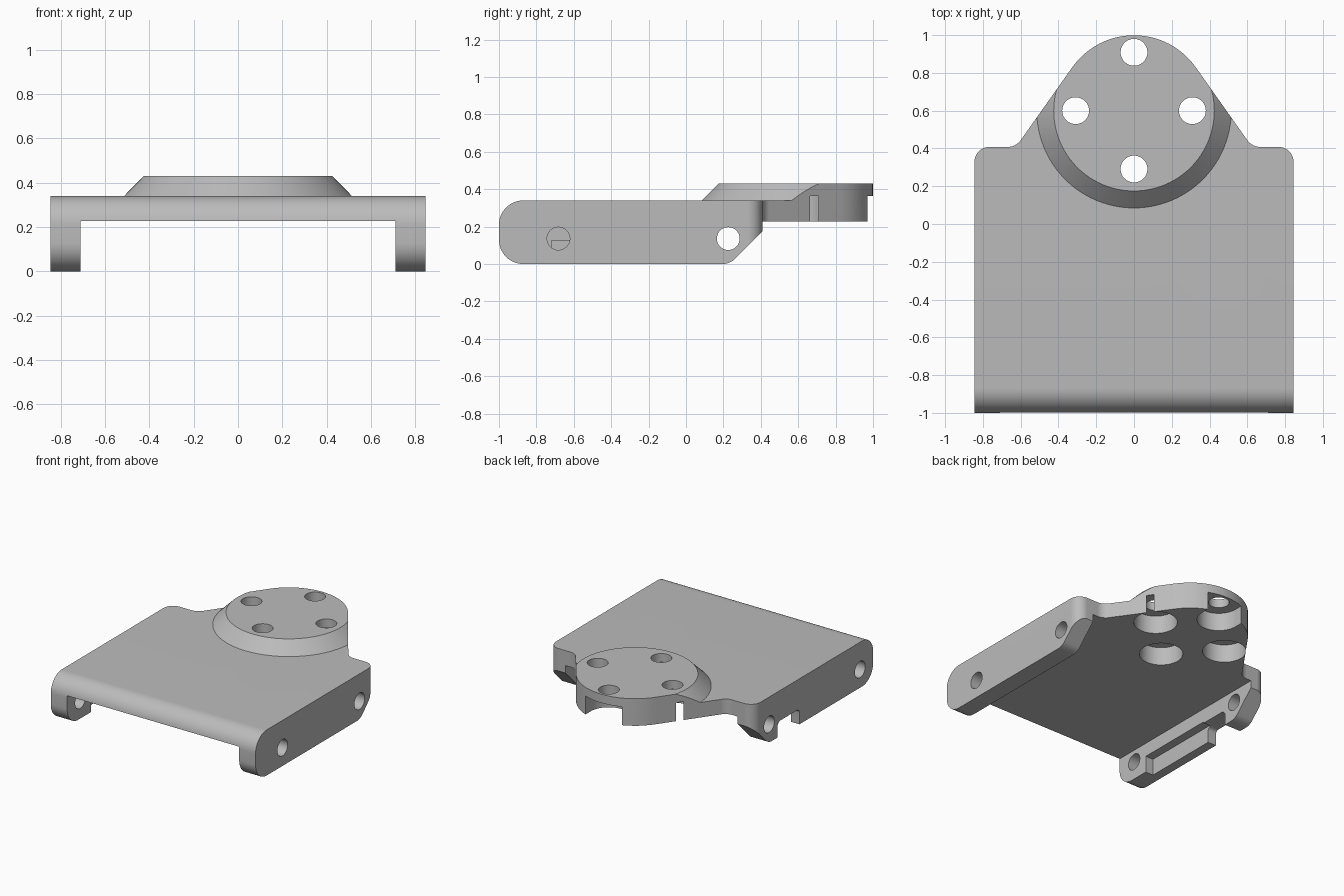
import bpy, bmesh, math
from mathutils import Vector, Matrix

cube = bpy.data.objects.get("Cube")
if cube:
    bpy.data.objects.remove(cube, do_unlink=True)

grey = bpy.data.materials.new("plain_grey")
grey.use_nodes = True
colour = (0.5, 0.5, 0.5, 1)
grey.diffuse_color = colour
grey.node_tree.nodes["Principled BSDF"].inputs["Base Color"].default_value = colour


def rounded(corners, steps=14):
    """Turn (u, v, radius) corners into a polygon with filleted corners."""
    pts = []
    for i, (u, v, r) in enumerate(corners):
        p = Vector((u, v))
        if r == 0:
            pts.append(p)
            continue
        a = (Vector(corners[i - 1][:2]) - p).normalized()
        b = (Vector(corners[(i + 1) % len(corners)][:2]) - p).normalized()
        half = a.angle(b) / 2
        centre = p + (a + b).normalized() * r / math.sin(half)
        start = p + a * r / math.tan(half) - centre
        end = p + b * r / math.tan(half) - centre
        sweep = math.atan2(start.x * end.y - start.y * end.x, start.dot(end))
        for k in range(steps + 1):
            pts.append(centre + Matrix.Rotation(sweep * k / steps, 2) @ start)
    return pts


def finish(name, bm):
    bmesh.ops.recalc_face_normals(bm, faces=bm.faces)
    mesh = bpy.data.meshes.new(name)
    bm.to_mesh(mesh)
    bm.free()
    mesh.materials.append(grey)
    obj = bpy.data.objects.new(name, mesh)
    bpy.context.collection.objects.link(obj)
    return obj


def prism(name, pts, lo, hi, along_x=False):
    """Extrude a polygon along z, or a y-z polygon along x."""
    bm = bmesh.new()
    verts = [bm.verts.new((lo, p[0], p[1]) if along_x else (p[0], p[1], lo)) for p in pts]
    face = bm.faces.new(verts)
    ext = bmesh.ops.extrude_face_region(bm, geom=[face])["geom"]
    move = Vector((hi - lo, 0, 0)) if along_x else Vector((0, 0, hi - lo))
    bmesh.ops.translate(bm, vec=move, verts=[g for g in ext if isinstance(g, bmesh.types.BMVert)])
    return finish(name, bm)


def box(name, x0, x1, y0, y1, z0, z1):
    return prism(name, [(x0, y0), (x1, y0), (x1, y1), (x0, y1)], z0, z1)


def cone(name, centre, r1, r2, depth, segments=48, along_x=False):
    bm = bmesh.new()
    turn = Matrix.Rotation(math.pi / 2, 4, "Y") if along_x else Matrix()
    bmesh.ops.create_cone(bm, cap_ends=True, segments=segments, radius1=r1, radius2=r2,
                          depth=depth, matrix=Matrix.Translation(centre) @ turn)
    return finish(name, bm)


def combine(target, tool, operation):
    mod = target.modifiers.new("shape", "BOOLEAN")
    mod.operation, mod.solver, mod.object = operation, "EXACT", tool
    bpy.context.view_layer.objects.active = target
    bpy.ops.object.modifier_apply(modifier=mod.name)
    bpy.data.objects.remove(tool, do_unlink=True)


# Plan outline: square plate with a tapering round head
half = [(0.845, -1.05, 0), (0.845, 0.408, 0.08), (0.625, 0.408, 0.085)]
apex = [(0, 1.292, 0.4)]
outline = rounded(half + apex + [(-x, y, r) for x, y, r in reversed(half)], 20)

# Side profile: rounded front, chamfered wall ends, raised head
side = rounded([(-1, 0, 0.13), (0.235, 0, 0.1), (0.408, 0.173, 0), (0.408, 0.228, 0),
                (1.1, 0.228, 0), (1.1, 0.34, 0), (-1, 0.34, 0.13)])

bracket = prism("hinge_bracket", outline, -0.05, 0.5)
combine(bracket, prism("side_cut", side, -1, 1, True), "INTERSECT")
combine(bracket, box("channel_cut", -0.71, 0.71, -1.2, 0.6, -0.1, 0.228), "DIFFERENCE")

# Raised conical pad, trimmed by the outline
pad = cone("raised_pad", (0, 0.6, 0.365), 0.555, 0.425, 0.13, 96)
combine(pad, prism("pad_trim", outline, 0.2, 0.6), "INTERSECT")
combine(bracket, pad, "UNION")

# Four screw holes with counterbores from below
for k in range(4):
    a = k * math.pi / 2
    x, y = 0.309 * math.cos(a), 0.6 + 0.309 * math.sin(a)
    combine(bracket, cone("screw_cut", (x, y, 0.3), 0.071, 0.071, 1), "DIFFERENCE")
    combine(bracket, cone("counterbore_cut", (x, y, 0.215), 0.15, 0.15, 0.3), "DIFFERENCE")
combine(bracket, box("rear_slot_cut", -0.15, 0.15, 0.91, 1.2, 0.1, 0.365), "DIFFERENCE")

# Pivot holes through the side walls
for x, y in ((0.8, -0.682), (0.8, 0.226), (-0.8, -0.845), (-0.8, 0.226)):
    combine(bracket, cone("pivot_cut", (x, y, 0.136), 0.061, 0.061, 0.4, 40, True), "DIFFERENCE")

# Inner pocket and bottom notch of one side wall
combine(bracket, box("pocket_cut", -0.775, -0.6, -0.72, -0.1, -0.1, 0.125), "DIFFERENCE")
notch = rounded([(-0.13, -0.1, 0), (0.13, -0.1, 0), (0.13, 0.115, 0.04), (-0.13, 0.115, 0.03)], 6)
combine(bracket, prism("notch_cut", notch, -1, -0.6, True), "DIFFERENCE")

# Smooth the curved walls, keep the edges sharp
bpy.ops.object.select_all(action="DESELECT")
bracket.select_set(True)
bpy.context.view_layer.objects.active = bracket
bpy.ops.object.shade_smooth_by_angle(angle=math.radians(30))
